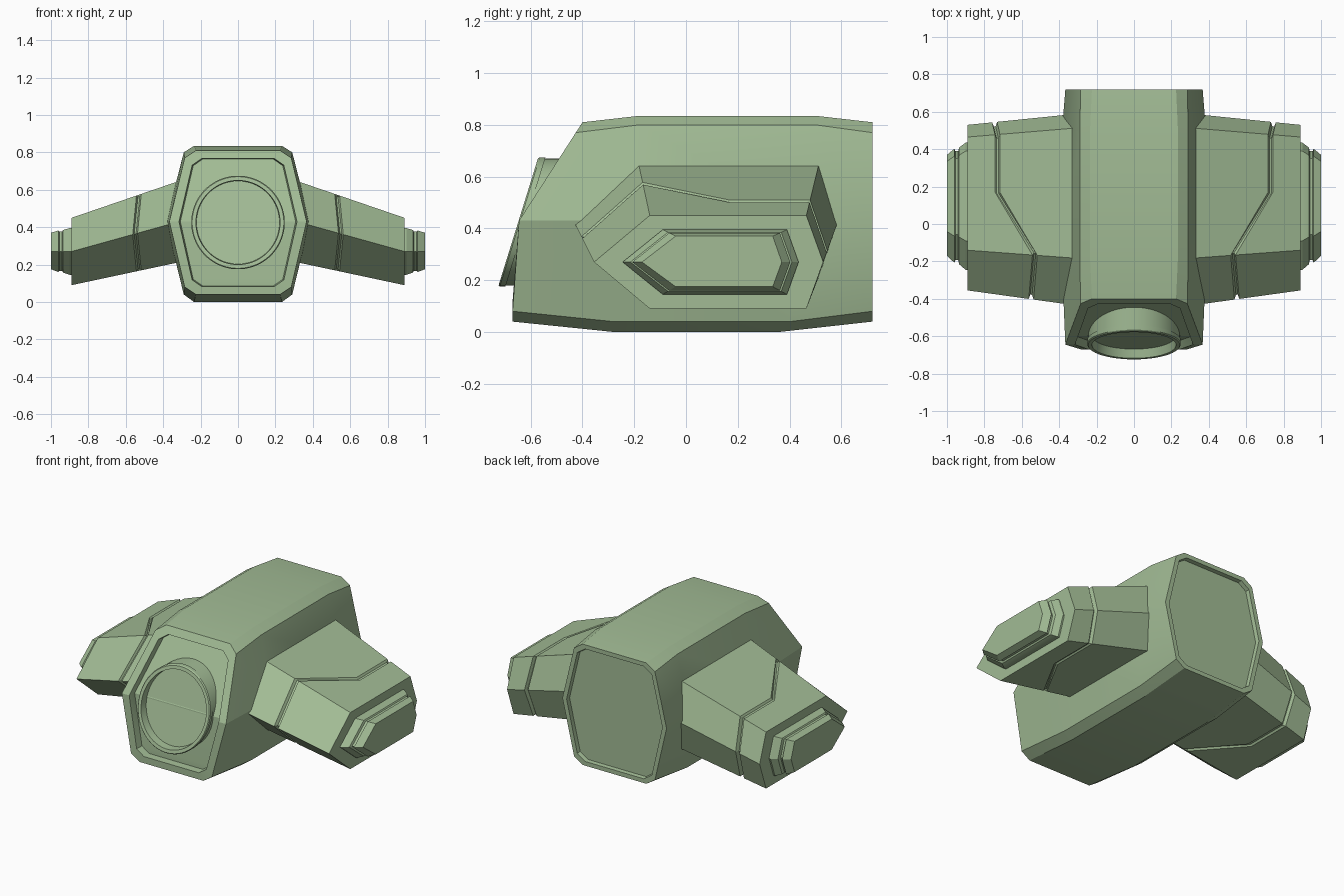
import bpy, bmesh, math
from mathutils import Vector

cube = bpy.data.objects.get("Cube")
if cube:
    bpy.data.objects.remove(cube)

green = bpy.data.materials.new("sage_green")
green.use_nodes = True
COLOUR = (0.36, 0.50, 0.30, 1)
green.diffuse_color = COLOUR
green.node_tree.nodes["Principled BSDF"].inputs["Base Color"].default_value = COLOUR


def loft(name, rings, mirror=False, angle=28):
    """Skin a list of equal closed rings and cap both ends with mirrored strips."""
    bm = bmesh.new()
    loops = [[bm.verts.new(p) for p in ring] for ring in rings]
    n = len(loops[0])
    for a, b in zip(loops, loops[1:]):
        for i in range(n):
            j = (i + 1) % n
            bm.faces.new((a[i], a[j], b[j], b[i]))
    for cap in (loops[0], loops[-1]):
        for i in range(n // 2 - 1):
            bm.faces.new((cap[i], cap[i + 1], cap[n - 2 - i], cap[n - 1 - i]))
    bmesh.ops.recalc_face_normals(bm, faces=bm.faces)
    mesh = bpy.data.meshes.new(name)
    bm.to_mesh(mesh)
    bm.free()
    mesh.materials.append(green)
    obj = bpy.data.objects.new(name, mesh)
    bpy.context.collection.objects.link(obj)
    bpy.ops.object.select_all(action='DESELECT')
    obj.select_set(True)
    bpy.context.view_layer.objects.active = obj
    bpy.ops.object.shade_smooth_by_angle(angle=math.radians(angle))
    if mirror:
        obj.modifiers.new("Mirror", 'MIRROR')
    return obj


# Main body: half section from top to bottom, mirrored across x
def section(xs, ys, zs):
    half = [Vector(p) for p in zip(xs, ys, zs)]
    return half + [Vector((-p.x, p.y, p.z)) for p in reversed(half)]


def front_y(z):
    if z > 0.43:
        return -0.645 + (z - 0.43) * 0.645
    return max(-0.67, -0.645 - (0.43 - z) * 0.13)


def inset(ring, sx, sz, dy=0.0, follow_front=False):
    out = []
    for p in ring:
        z = 0.425 + (p.z - 0.425) * sz
        y = front_y(z) if follow_front else p.y
        out.append(Vector((p.x * sx, y + dy, z)))
    return out


end_z = [0.81, 0.77, 0.43, 0.08, 0.04]
mid_z = [0.835, 0.80, 0.43, 0.04, 0.0]
end_x = [0.225, 0.285, 0.367, 0.285, 0.225]
mid_x = [0.235, 0.29, 0.385, 0.29, 0.235]
front = section(end_x, [front_y(z) for z in end_z], end_z)
back = section(end_x, [0.72] * 5, end_z)
loft("body", [
    inset(front, 0.84, 0.88, 0.045, True),
    inset(front, 0.86, 0.89, 0.0, True),
    front,
    section(mid_x, [-0.18, -0.18, -0.22, -0.28, -0.28], mid_z),
    section(mid_x, [0.50, 0.50, 0.50, 0.40, 0.36], mid_z),
    back,
    inset(back, 0.92, 0.93),
    inset(back, 0.91, 0.92, -0.025),
])


# Front barrel: straight tube with a slanted, rimmed opening
def circle(r, dy, slant=0.31, n=64):
    ring = []
    for i in range(n):
        a = 2 * math.pi * (i + 0.5) / n
        z = r * math.cos(a)
        ring.append((r * math.sin(a), dy + slant * z, 0.425 + z))
    return ring


loft("front_barrel", [
    circle(0.245, -0.35, 0), circle(0.245, -0.625), circle(0.25, -0.62),
    circle(0.25, -0.642), circle(0.245, -0.648), circle(0.225, -0.648),
    circle(0.222, -0.60),
])

# Side pods: hexagonal arms with an extra point on top and bottom for the bent groove
ROOT_X, TIP_X = 0.35, 0.89
root = [(-0.43, 0.42), (-0.18, 0.635), (0.17, 0.635), (0.51, 0.635),
        (0.585, 0.42), (0.51, 0.205), (0.17, 0.205), (-0.18, 0.205)]
tip = [(-0.355, 0.27), (-0.14, 0.45), (0.17, 0.45), (0.465, 0.45),
       (0.53, 0.27), (0.465, 0.09), (0.17, 0.09), (-0.14, 0.09)]
groove_x = [0.55, 0.53, 0.73, 0.73, 0.745, 0.73, 0.73, 0.53]


def pod_ring(xs, shrink=0.0):
    ring = []
    for x, (ry, rz), (ty, tz) in zip(xs, root, tip):
        t = (x - ROOT_X) / (TIP_X - ROOT_X)
        y, z = ry + (ty - ry) * t, rz + (tz - rz) * t
        cy, cz = 0.08, 0.42 - 0.15 * t
        ring.append((x, y + (cy - y) * shrink, z + (cz - z) * shrink))
    return ring


def shifted(d):
    return [x + d for x in groove_x]


loft("side_pod", [
    pod_ring([0.25] * 8),
    pod_ring(shifted(-0.013)), pod_ring(shifted(-0.005), 0.05),
    pod_ring(shifted(0.005), 0.05), pod_ring(shifted(0.013)),
    pod_ring([TIP_X] * 8),
], mirror=True, angle=20)

# Stepped end caps on the pods, tapering outward with a thin groove
base = [(-0.245, 0.27), (-0.09, 0.395), (0.39, 0.395),
        (0.435, 0.27), (0.39, 0.145), (-0.09, 0.145)]
end = [(-0.17, 0.27), (-0.04, 0.37), (0.335, 0.37),
       (0.37, 0.27), (0.335, 0.175), (-0.04, 0.175)]


def cap_ring(x, t):
    return [(x, a + (c - a) * t, b + (d - b) * t)
            for (a, b), (c, d) in zip(base, end)]


loft("pod_end_cap", [
    cap_ring(0.87, 0), cap_ring(0.90, 0), cap_ring(0.935, 0.4),
    cap_ring(0.94, 0.7), cap_ring(0.955, 0.7), cap_ring(0.96, 0.5),
    cap_ring(1.0, 1.0),
], mirror=True, angle=20)
